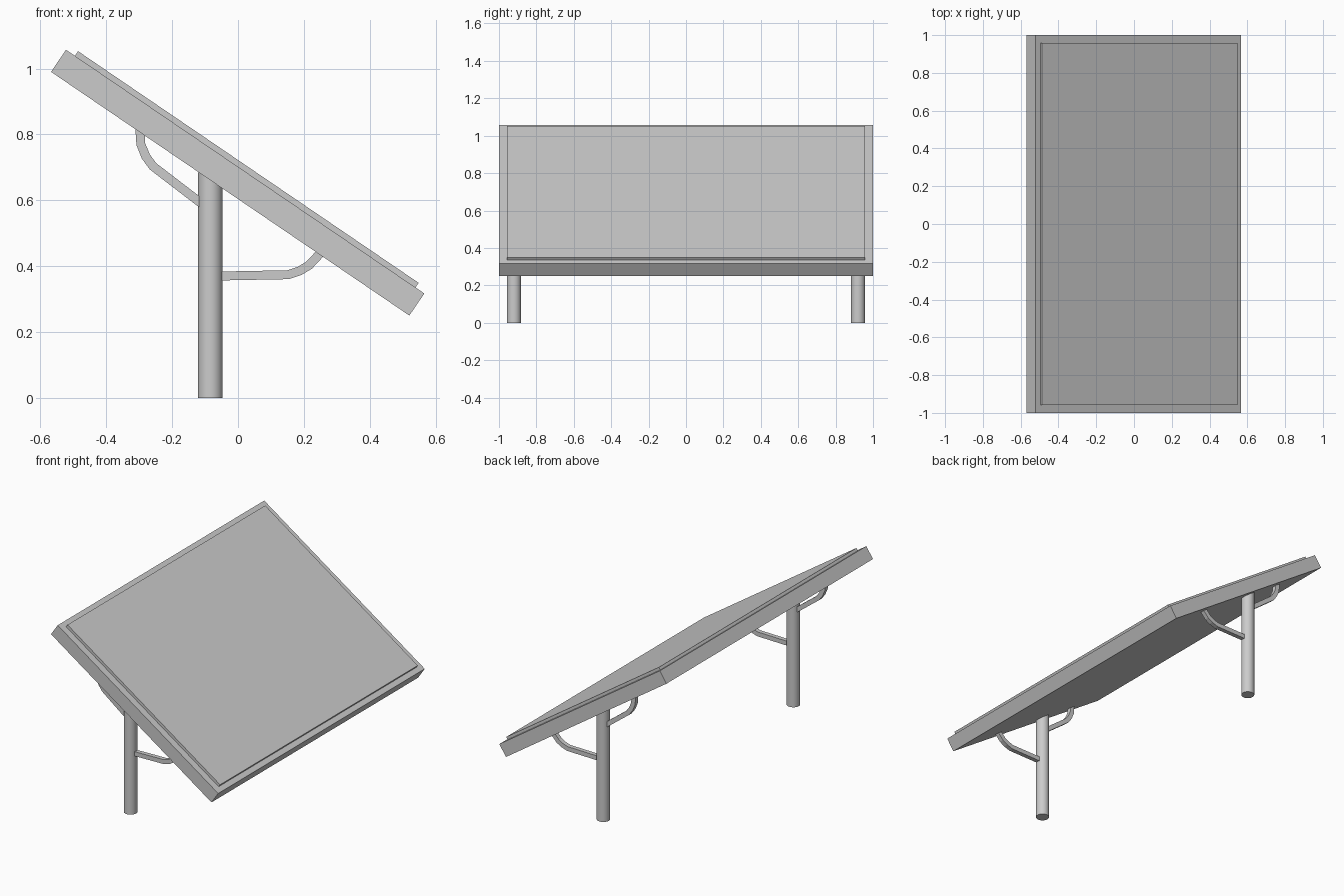
import bpy, bmesh, math
from mathutils import Vector, Matrix

if "Cube" in bpy.data.objects:
    bpy.data.objects.remove(bpy.data.objects["Cube"])

TILT = math.atan2(0.74, 1.088)
POST_X, POST_Y = -0.084, -0.92


def make_object(name, bm):
    bmesh.ops.recalc_face_normals(bm, faces=bm.faces)
    mesh = bpy.data.meshes.new(name)
    bm.to_mesh(mesh)
    bm.free()
    obj = bpy.data.objects.new(name, mesh)
    bpy.context.collection.objects.link(obj)
    return obj


def mirror_y(obj):
    mod = obj.modifiers.new("mirror", 'MIRROR')
    mod.use_axis = (False, True, False)


def tilted_box(name, size, offset):
    # Box placed in the tilted coordinates of the panel
    bm = bmesh.new()
    bmesh.ops.create_cube(bm, size=1, matrix=Matrix.Translation(offset) @ Matrix.Diagonal((*size, 1)))
    place = Matrix.Translation((-0.001, 0, 0.6535)) @ Matrix.Rotation(TILT, 4, 'Y')
    bm.transform(place)
    return make_object(name, bm)


def bent_bar(name, path, width=0.027):
    # Square bar following a path in the xz plane, with mitred bends
    pts = [Vector(p) for p in path]
    bm = bmesh.new()
    rings = []
    for i, p in enumerate(pts):
        a = (p - pts[i - 1]).normalized() if i else None
        b = (pts[i + 1] - p).normalized() if i < len(pts) - 1 else None
        a, b = a or b, b or a
        t = (a + b).normalized()
        n = Vector((-t.y, t.x)) * (width / 2 / t.dot(a))
        h = width / 2
        rings.append([bm.verts.new((p.x + s * n.x, POST_Y + d * h, p.y + s * n.y))
                      for s, d in ((1, 1), (1, -1), (-1, -1), (-1, 1))])
    for r, q in zip(rings, rings[1:]):
        for k in range(4):
            bm.faces.new((r[k], r[k - 1], q[k - 1], q[k]))
    bm.faces.new(rings[0])
    bm.faces.new(rings[-1])
    mirror_y(make_object(name, bm))


# Panel: thick frame with a slightly raised sheet
tilted_box("panel_frame", (1.316, 2.0, 0.081), (0, 0, 0))
tilted_box("panel_sheet", (1.251, 1.914, 0.03), (0, 0, 0.0425))

# Support posts
bm = bmesh.new()
bmesh.ops.create_cone(bm, cap_ends=True, segments=32, radius1=0.0375, radius2=0.0375, depth=0.685,
                      matrix=Matrix.Translation((POST_X, POST_Y, 0.3425)))
post = make_object("support_post", bm)
mirror_y(post)
bpy.context.view_layer.objects.active = post
post.select_set(True)
bpy.ops.object.shade_smooth_by_angle()

# Curved braces between posts and panel
bent_bar("upper_brace", [(-0.10, 0.582), (-0.258, 0.703), (-0.28, 0.733),
                         (-0.295, 0.77), (-0.299, 0.83)])
bent_bar("lower_brace", [(-0.06, 0.37), (0.152, 0.374), (0.188, 0.386),
                         (0.216, 0.403), (0.262, 0.452)])
